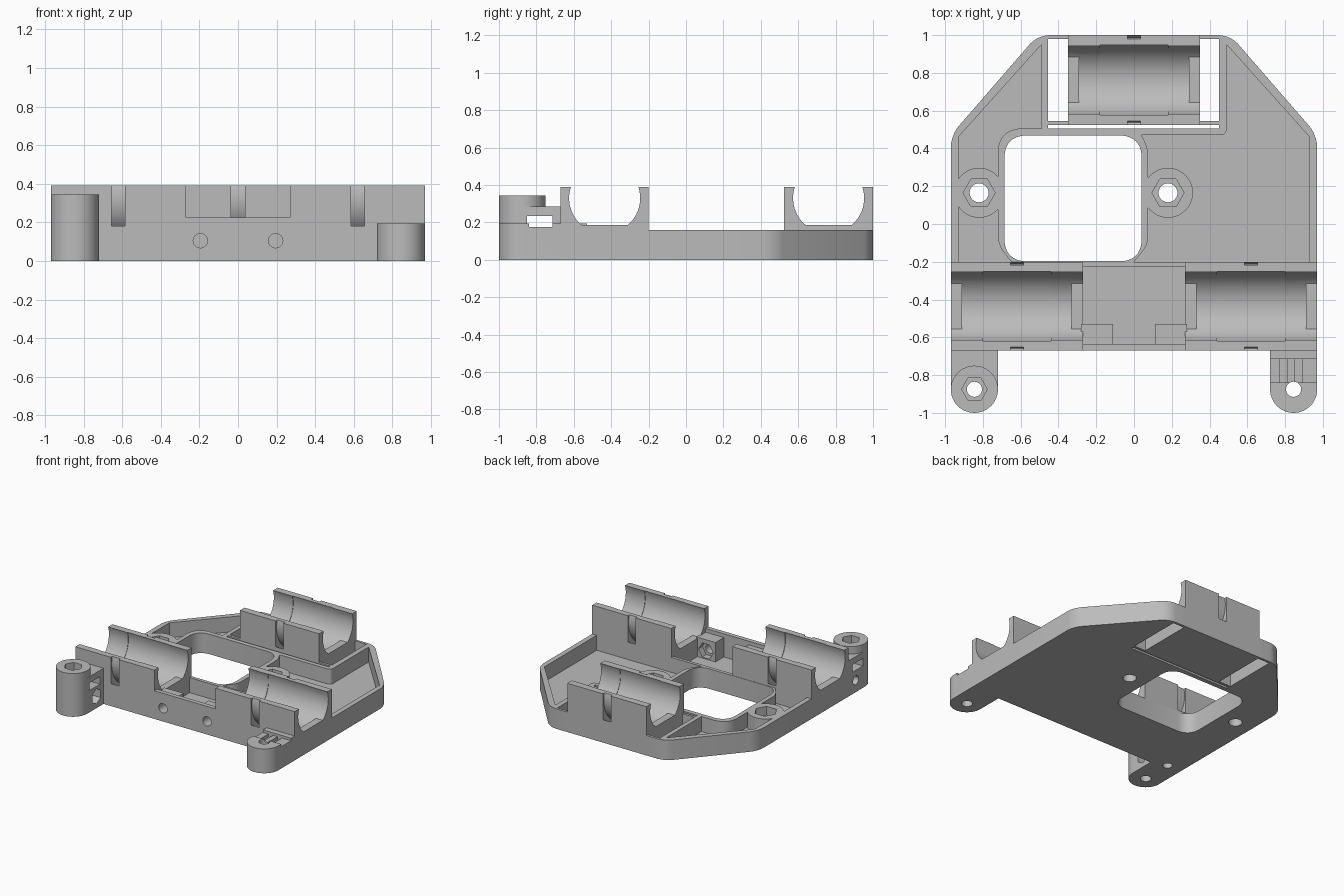
import bpy, bmesh, math
from mathutils import Vector

cube = bpy.data.objects.get("Cube")
if cube:
    bpy.data.objects.remove(cube)

grey = bpy.data.materials.new("plain_grey")
grey.use_nodes = True
grey.diffuse_color = (0.5, 0.5, 0.5, 1)
grey.node_tree.nodes["Principled BSDF"].inputs["Base Color"].default_value = (0.5, 0.5, 0.5, 1)

AXES = {"X": lambda u, v, w: (w, u, v),
        "Y": lambda u, v, w: (u, w, v),
        "Z": lambda u, v, w: (u, v, w)}


def prism(name, pts, lo, hi, axis="Z"):
    """Extrude a profile from lo to hi along an axis."""
    bm = bmesh.new()
    put = AXES[axis]
    a = [bm.verts.new(put(u, v, lo)) for u, v in pts]
    b = [bm.verts.new(put(u, v, hi)) for u, v in pts]
    bm.faces.new(a)
    bm.faces.new(b[::-1])
    for i in range(len(pts)):
        j = (i + 1) % len(pts)
        bm.faces.new((a[i], b[i], b[j], a[j]))
    bmesh.ops.recalc_face_normals(bm, faces=bm.faces)
    mesh = bpy.data.meshes.new(name)
    bm.to_mesh(mesh)
    bm.free()
    mesh.materials.append(grey)
    ob = bpy.data.objects.new(name, mesh)
    bpy.context.collection.objects.link(ob)
    return ob


def box(name, x0, x1, y0, y1, z0, z1):
    return prism(name, [(x0, y0), (x1, y0), (x1, y1), (x0, y1)], z0, z1)


def ring(cx, cy, r, n=48, start=0):
    return [(cx + r * math.cos(start + math.tau * i / n),
             cy + r * math.sin(start + math.tau * i / n)) for i in range(n)]


def rounded(pts, radii, steps=8):
    """Round the corners of a polygon, one radius per corner."""
    out = []
    for i, p in enumerate(pts):
        p, r = Vector(p), radii[i]
        if not r:
            out.append(tuple(p))
            continue
        a = p + (Vector(pts[i - 1]) - p).normalized() * r
        b = p + (Vector(pts[(i + 1) % len(pts)]) - p).normalized() * r
        for k in range(steps + 1):
            t = k / steps
            out.append(tuple(a * (1 - t) ** 2 + p * (1.6 * t * (1 - t))
                             + (a + b) * (0.2 * t * (1 - t)) + b * t * t))
    return out


def combine(target, tool, op="DIFFERENCE"):
    mod = target.modifiers.new("cut", "BOOLEAN")
    mod.operation, mod.solver, mod.object = op, "EXACT", tool
    bpy.context.view_layer.objects.active = target
    bpy.ops.object.modifier_apply(modifier=mod.name)
    bpy.data.objects.remove(tool)


def cut(target, *tools):
    for tool in tools:
        combine(target, tool)


def bearing_seat(target, cx, cy):
    """Stepped bore with end stops and a curved strap channel."""
    zc = 0.33
    bore = ring(cy, zc, 0.19, 64)
    clipped = [(y, max(z, 0.185)) for y, z in bore]
    angles = [math.radians(-215 + 5 * i) for i in range(51)]
    arc = lambda r: [(cy + r * math.cos(t), zc + r * math.sin(t)) for t in angles]
    cut(target,
        prism("bore_ends", clipped, cx - 0.36, cx + 0.36, "X"),
        prism("bore", bore, cx - 0.29, cx + 0.29, "X"),
        prism("bore_relief", ring(cy, zc, 0.194, 64), cx - 0.18, cx + 0.18, "X"),
        prism("strap_channel", arc(0.279) + arc(0.225)[::-1], cx - 0.035, cx + 0.035, "X"))


# Base plate with chamfered back corners
base = prism("base_plate", rounded(
    [(-0.97, -0.2), (0.97, -0.2), (0.97, 0.47), (0.51, 1), (-0.51, 1), (-0.97, 0.47)],
    [0, 0, 0.06, 0.06, 0.06, 0.06]), 0, 0.16)

# Pockets
left = rounded([(-0.93, -0.25), (-0.65, -0.25), (-0.65, -0.2), (-0.72, -0.11), (-0.72, 0.505),
                (-0.49, 0.505), (-0.49, 0.95), (-0.93, 0.46)],
               [0, 0, 0, 0.04, 0.11, 0, 0, 0])
right = rounded([(0, -0.25), (0.93, -0.25), (0.93, 0.46), (0.49, 0.95), (0.49, 0.47),
                 (0.04, 0.47), (0.075, 0.4), (0.075, -0.11), (0, -0.2)],
                [0, 0, 0, 0, 0.03, 0, 0.04, 0.04, 0])
cut(base, prism("left_pocket", left, 0.04, 1), prism("right_pocket", right, 0.04, 1))

# Screw bosses with nut traps
for x in (-0.82, 0.18):
    combine(base, prism("boss", ring(x, 0.165, 0.132), 0.02, 0.16), "UNION")
    cut(base, prism("nut", ring(x, 0.165, 0.085, 6), 0.09, 1),
        prism("screw", ring(x, 0.165, 0.05), -1, 1))

# Window, relief slit and side slots around the back seat
cut(base,
    prism("window", rounded([(-0.685, -0.197), (0.04, -0.197), (0.04, 0.468), (-0.685, 0.468)],
                            [0.1] * 4), -1, 1),
    box("slit", -0.455, 0.45, 0.505, 0.525, -1, 1),
    box("slots", -0.455, 0.45, 0.545, 0.98, -1, 1),
    box("seat_gap", -0.35, 0.35, 0.51, 1.1, -1, 1))

# Back bearing holder
back = box("back_bearing_holder", -0.35, 0.35, 0.525, 1, 0, 0.39)
bearing_seat(back, 0, 0.7625)

# Front beam with two bearing seats
front = box("front_bearing_beam", -0.97, 0.97, -0.67, -0.2, 0, 0.39)
cut(front, box("notch", -0.27, 0.27, -1, 0, 0.225, 1),
    box("rear_notch", -0.27, 0.27, -0.3, 0, 0.16, 1),
    box("recess", -0.27, 0.27, -0.635, -0.225, 0.04, 1))
for x in (-0.62, 0.62):
    bearing_seat(front, x, -0.435)

# Nut blocks behind the front wall
for s in (-1, 1):
    xs = sorted((s * 0.11, s * 0.28))
    combine(front, box("nut_block", *xs, -0.65, -0.53, 0.02, 0.195), "UNION")
    cut(front, prism("nut", ring(s * 0.195, 0.105, 0.065, 6), -0.58, -0.45, "Y"),
        prism("screw", ring(s * 0.195, 0.105, 0.037), -0.8, -0.5, "Y"))
cut(front, prism("underside_hole", ring(-0.845, -0.63, 0.035), -1, 0.08))


def tab(name, x, top, link_top):
    ob = box(name, x - 0.125, x + 0.125, -0.875, -0.67, 0, link_top)
    combine(ob, prism("round_end", ring(x, -0.875, 0.125), 0, top), "UNION")
    cut(ob, prism("screw", ring(x, -0.875, 0.04), -1, 1))
    return ob


# Tall belt tab
tall = tab("tall_belt_tab", -0.845, 0.345, 0.285)
cut(tall, prism("nut", ring(-0.845, -0.875, 0.068, 6), 0.28, 1),
    box("belt_slot", -1.1, -0.6, -0.85, -0.715, 0.175, 0.235),
    prism("side_nut", ring(-0.76, 0.095, 0.06, 6, math.pi / 6), -0.79, -0.6, "X"),
    prism("side_screw", ring(-0.76, 0.095, 0.035), -1.1, -0.6, "X"))

# Short belt tab with toothed recess
short = tab("short_belt_tab", 0.845, 0.195, 0.195)
cut(short, box("belt_recess", 0.6, 1.1, -0.84, -0.715, 0.175, 1))
for x in (0.77, 0.85):
    cut(short, box("tooth_gap", x, x + 0.04, -0.84, -0.715, 0.15, 1))

# Shading
bpy.ops.object.select_all(action="DESELECT")
for ob in (base, back, front, tall, short):
    ob.select_set(True)
bpy.context.view_layer.objects.active = base
bpy.ops.object.shade_smooth_by_angle(angle=math.radians(25))
